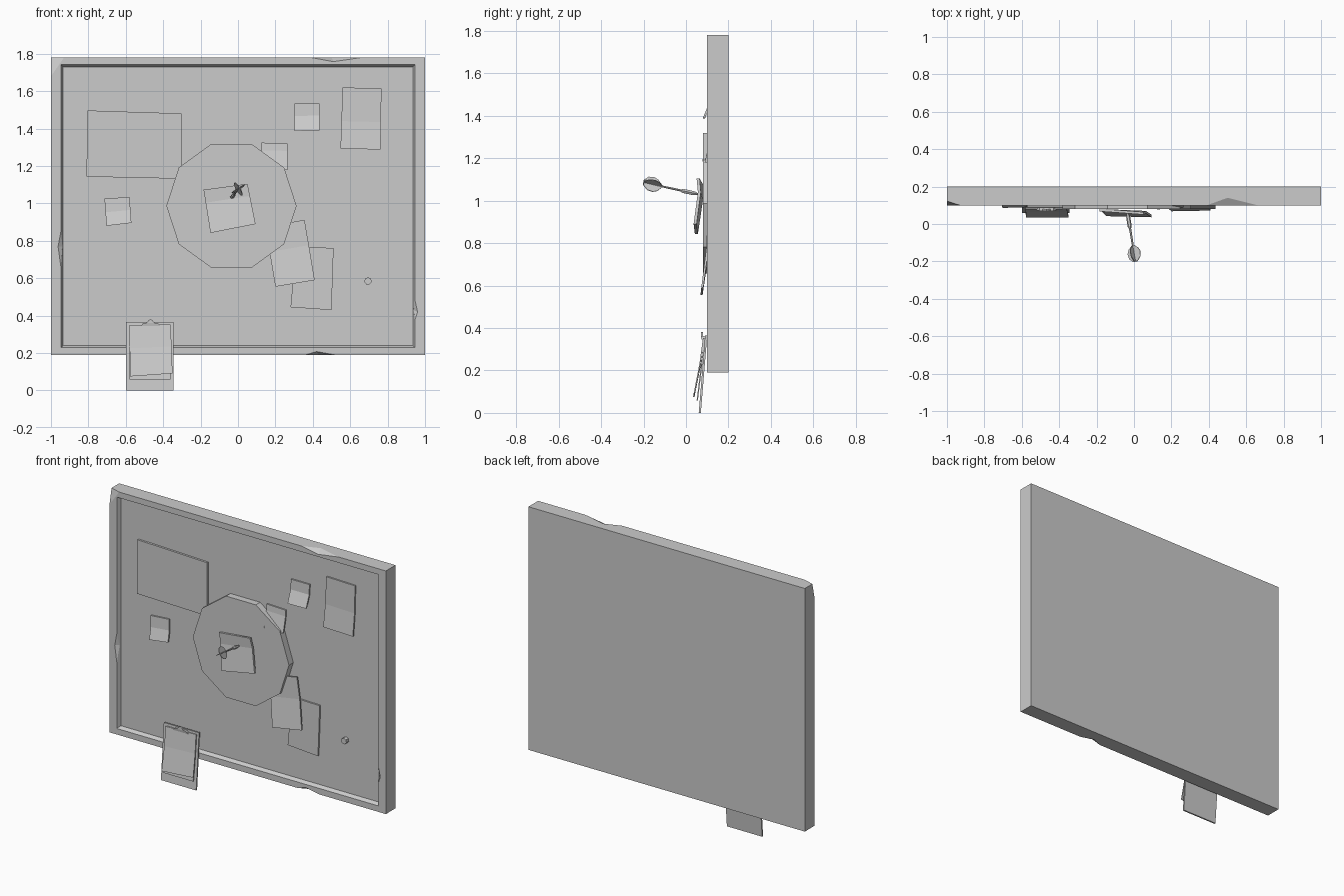
import bpy, bmesh, math
from mathutils import Vector

if "Cube" in bpy.data.objects:
    bpy.data.objects.remove(bpy.data.objects["Cube"])


def finish(name, bm):
    bmesh.ops.recalc_face_normals(bm, faces=bm.faces)
    me = bpy.data.meshes.new(name)
    bm.to_mesh(me)
    bm.free()
    ob = bpy.data.objects.new(name, me)
    bpy.context.collection.objects.link(ob)
    return ob


def loft(name, rings):
    """Closed solid through rings with equal point counts."""
    bm = bmesh.new()
    vs = [[bm.verts.new(p) for p in r] for r in rings]
    n = len(rings[0])
    for a, b in zip(vs, vs[1:]):
        for i in range(n):
            j = (i + 1) % n
            bm.faces.new((a[i], a[j], b[j], b[i]))
    bm.faces.new(vs[0])
    bm.faces.new(vs[-1])
    return finish(name, bm)


def rect(x, z0, z1, y):
    return [(-x, y, z0), (x, y, z0), (x, y, z1), (-x, y, z1)]


def prism(name, pts, y0, y1):
    return loft(name, [[(x, y, z) for x, z in pts] for y in (y0, y1)])


def ngon(cx, cz, r, n, turn=0.0):
    return [(cx + r * math.cos(turn + math.tau * i / n),
             cz + r * math.sin(turn + math.tau * i / n)) for i in range(n)]


def sheet(name, tl, tr, br, bl, rows, thick=0.01):
    """Creased sheet: rows are (fraction down, left y, right y) of the front side."""
    tl, tr, br, bl = map(Vector, (tl, tr, br, bl))
    rings = []
    for t, yl, yr in rows:
        a, b = tl.lerp(bl, t), tr.lerp(br, t)
        rings.append([(a.x, yl, a.y), (b.x, yr, b.y),
                      (b.x, yr + thick, b.y), (a.x, yl + thick, a.y)])
    return loft(name, rings)


# Notice board with recessed panel
board = loft("notice_board", [
    rect(1, 0.19, 1.78, 0.20), rect(1, 0.19, 1.78, 0.10),
    rect(0.947, 0.229, 1.742, 0.10), rect(0.935, 0.241, 1.73, 0.125)])

# Chips knocked out of the frame edges
chips = [
    [(.39, .1, 1.78), (.66, .1, 1.78), (.51, .1, 1.758), (.5, .14, 1.78), (.5, .05, 1.84)],
    [(.36, .1, .19), (.52, .1, .19), (.42, .1, .208), (.43, .13, .19), (.43, .05, .13)],
    [(-1, .1, 1.68), (-.975, .1, 1.755), (-.93, .1, 1.78), (-1, .122, 1.78), (-1.05, .05, 1.83)],
    [(-.947, .1, .66), (-.947, .1, .85), (-.962, .1, .77), (-.9385, .118, .77), (-.92, .08, .77)],
    [(.947, .1, .38), (.947, .1, .48), (.96, .1, .42), (.9385, .118, .43), (.92, .08, .43)],
]
for pts in chips:
    bm = bmesh.new()
    for p in pts:
        bm.verts.new(p)
    bmesh.ops.convex_hull(bm, input=bm.verts)
    cutter = finish("chip_cutter", bm)
    cutter.hide_render = True
    mod = board.modifiers.new("chip", 'BOOLEAN')
    mod.operation = 'DIFFERENCE'
    mod.solver = 'EXACT'
    mod.object = cutter
    bpy.context.view_layer.objects.active = board
    bpy.ops.object.modifier_apply(modifier=mod.name)
    bpy.data.objects.remove(cutter)

# Posters and notes on the panel
sheet("wide_poster", (-.805, 1.497), (-.302, 1.481), (-.302, 1.132), (-.81, 1.143),
      [(0, .112, .112), (1, .112, .112)], .013)
sheet("left_note", (-.714, 1.025), (-.58, 1.035), (-.57, .896), (-.703, .88),
      [(0, .115, .115), (.5, .11, .11), (1, .086, .09)])
sheet("upper_note", (.302, 1.534), (.436, 1.534), (.436, 1.39), (.302, 1.388),
      [(0, .115, .115), (.45, .112, .112), (1, .08, .08)])
sheet("tall_poster", (.559, 1.62), (.767, 1.615), (.762, 1.288), (.548, 1.293),
      [(0, .113, .113), (.55, .112, .112), (1, .098, .098)])
sheet("tucked_note", (.126, 1.325), (.265, 1.32), (.265, 1.18), (.126, 1.18),
      [(0, .115, .115), (.28, .112, .112), (1, .088, .088)])
sheet("lower_poster", (.31, .767), (.511, .762), (.5, .43), (.281, .445),
      [(0, .114, .114), (1, .112, .112)], .011)
sheet("tilted_paper", (.146, .875), (.356, .912), (.41, .59), (.2, .555),
      [(0, .1, .1), (.42, .096, .096), (1, .068, .072)])

# Push pin and target disc
prism("push_pin", ngon(.695, .585, .02, 7, math.pi / 2), .10, .126)
prism("target_disc", ngon(-.035, .987, .348, 10), .08, .126)
prism("target_hole_pin", ngon(.131, 1.19, .007, 6), .077, .085)

# Paper pinned by the dart
sheet("pinned_paper", (-.184, 1.073), (.051, 1.105), (.094, .89), (-.147, .842),
      [(0, .068, .05), (.3, .066, .056), (1, .042, .036)], .014)

# Dart: turned body and crossed flights along one axis
tip, tail = Vector((-.035, .06, 1.03)), Vector((.008, -.2, 1.086))
axis = tail - tip
u = axis.cross(Vector((0, 0, 1))).normalized()
v = axis.cross(u).normalized()


def dart_ring(t, r):
    return [tip + axis * t + u * (r * math.cos(a)) + v * (r * math.sin(a))
            for a in (math.tau * i / 6 for i in range(6))]


loft("dart_body", [dart_ring(t, r) for t, r in
                   [(0, .003), (.05, .008), (.1, .011), (.28, .011),
                    (.32, .006), (.7, .005), (.97, .003)]])
flight = [(.66, .004), (.74, .03), (.82, .04), (.92, .036), (1, .014)]
outline = flight + [(t, -r) for t, r in reversed(flight)]
for k, ang in enumerate((math.radians(30), math.radians(120))):
    d = u * math.cos(ang) + v * math.sin(ang)
    n = axis.cross(d).normalized() * .002
    loft(f"dart_flight_{k + 1}",
         [[tip + axis * t + d * r + s * n for t, r in outline] for s in (-1, 1)])

# Clipboard leaning on the lower frame
sheet("clipboard_back", (-.60, .365), (-.345, .365), (-.345, 0), (-.60, 0),
      [(0, .09, .09), (1, .06, .06)], .01)
sheet("clipboard_lower_sheet", (-.58, .35), (-.36, .35), (-.36, .058), (-.58, .058),
      [(0, .084, .084), (.5, .068, .068), (1, .05, .05)], .006)
sheet("clipboard_upper_sheet", (-.58, .349), (-.36, .354), (-.35, .091), (-.577, .075),
      [(0, .08, .08), (.45, .064, .064), (1, .034, .036)], .006)
sheet("clip_jaw", (-.505, .362), (-.43, .362), (-.415, .345), (-.52, .345),
      [(0, .07, .07), (1, .073, .073)], .018)
prism("clip_tab", [(-.49, .36), (-.445, .36), (-.458, .376), (-.468, .381), (-.478, .376)],
      .07, .08)
